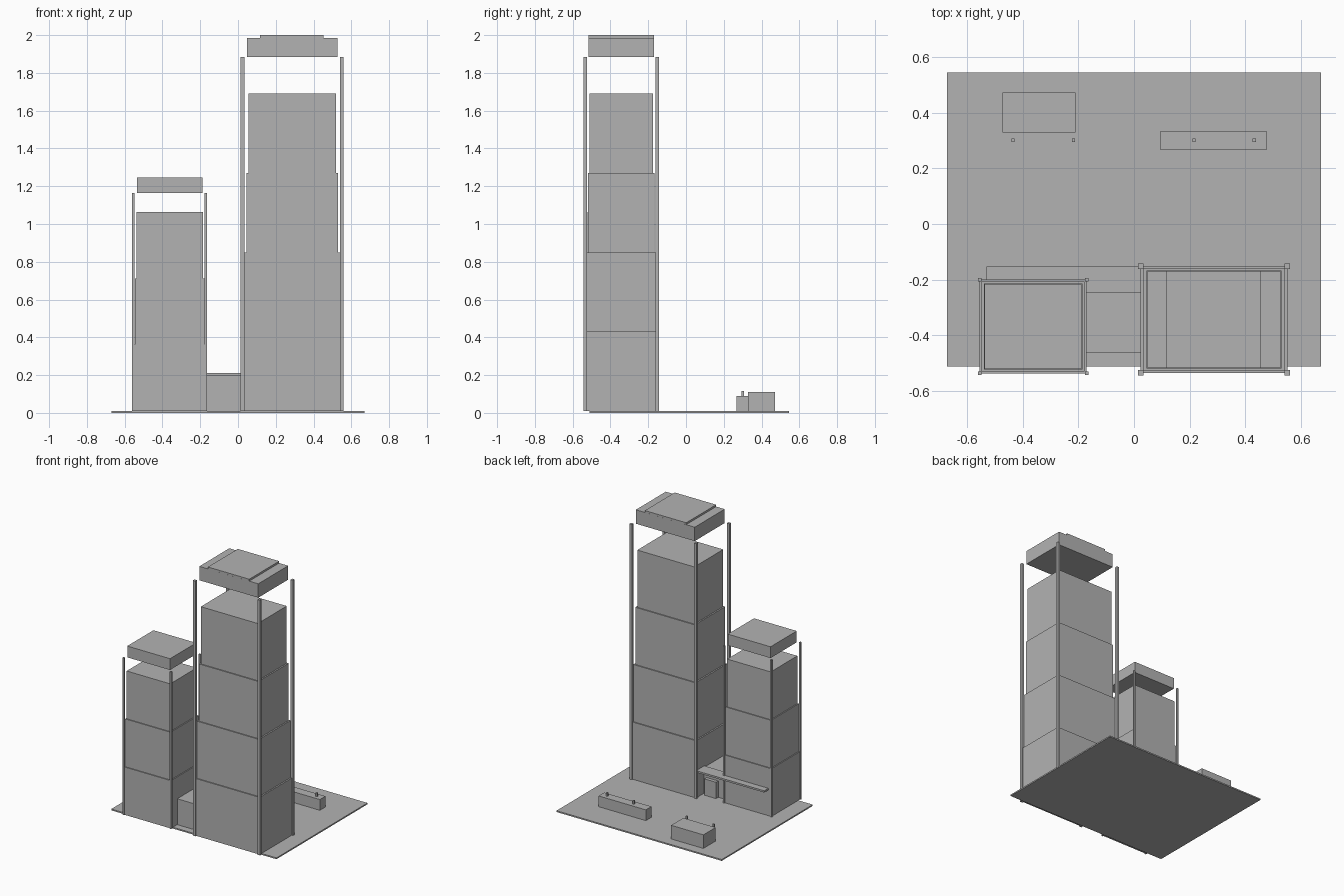
import bpy

if "Cube" in bpy.data.objects:
    bpy.data.objects.remove(bpy.data.objects["Cube"])

grey = bpy.data.materials.new("plain_grey")
grey.diffuse_color = (0.45, 0.45, 0.45, 1)
grey.use_nodes = True
grey.node_tree.nodes["Principled BSDF"].inputs["Base Color"].default_value = grey.diffuse_color

CORNERS = [(0, 0, 0), (1, 0, 0), (1, 1, 0), (0, 1, 0),
           (0, 0, 1), (1, 0, 1), (1, 1, 1), (0, 1, 1)]
FACES = [(0, 3, 2, 1), (4, 5, 6, 7), (0, 1, 5, 4),
         (1, 2, 6, 5), (2, 3, 7, 6), (3, 0, 4, 7)]


def box(name, x, y, z):
    """Box from (low, high) ranges on each axis."""
    mesh = bpy.data.meshes.new(name)
    mesh.from_pydata([(x[i], y[j], z[k]) for i, j, k in CORNERS], [], FACES)
    mesh.materials.append(grey)
    obj = bpy.data.objects.new(name, mesh)
    bpy.context.collection.objects.link(obj)
    return obj


def around(c, h):
    return (c - h, c + h)


GROUND = 0.01


def tower(name, cx, cy, hx, hy, tiers, tier_h, col_half, col_top, cap_h, cap_scale):
    # Stacked tiers, each a little narrower than the one below
    for i in range(tiers):
        s = 1 - 0.04 * i
        box(f"{name}_tier_{i + 1}", around(cx, hx * s), around(cy, hy * s),
            (GROUND + i * tier_h, GROUND + (i + 1) * tier_h))
    # Corner columns
    for sx in (-1, 1):
        for sy in (-1, 1):
            box(f"{name}_corner_column", around(cx + sx * hx, col_half),
                around(cy + sy * hy, col_half), (GROUND, col_top))
    # Roof cap standing clear of the top tier
    box(f"{name}_roof_cap", around(cx, hx * cap_scale), around(cy, hy * cap_scale),
        (col_top, col_top + cap_h))


# Plaza slab
box("plaza_slab", (-0.671, 0.671), (-0.512, 0.544), (0, GROUND))

# Towers
tower("tall_tower", 0.287, -0.343, 0.263, 0.191, 4, 0.42, 0.0095, 1.884, 0.102, 0.91)
tower("short_tower", -0.362, -0.368, 0.192, 0.168, 3, 0.351, 0.0065, 1.163, 0.083, 0.905)
box("tall_tower_roof_plate", (0.117, 0.453), around(-0.343, 0.1735), (1.986, 2.0))

# Link building, entrance and canopy
box("link_building", (-0.17, 0.024), (-0.462, -0.246), (GROUND, 0.2))
box("link_entrance", (-0.09, 0.005), (-0.246, -0.22), (GROUND, 0.13))
box("entrance_canopy", (-0.529, 0.024), (-0.246, -0.152), (0.198, 0.211))

# Plaza blocks and posts
box("wide_plaza_block", (-0.471, -0.209), (0.329, 0.471), (GROUND, 0.11))
box("long_plaza_block", (0.094, 0.478), (0.267, 0.332), (GROUND, 0.089))
for px in (-0.434, -0.217, 0.215, 0.431):
    box("plaza_post", around(px, 0.006), around(0.3, 0.006), (GROUND, 0.115))
